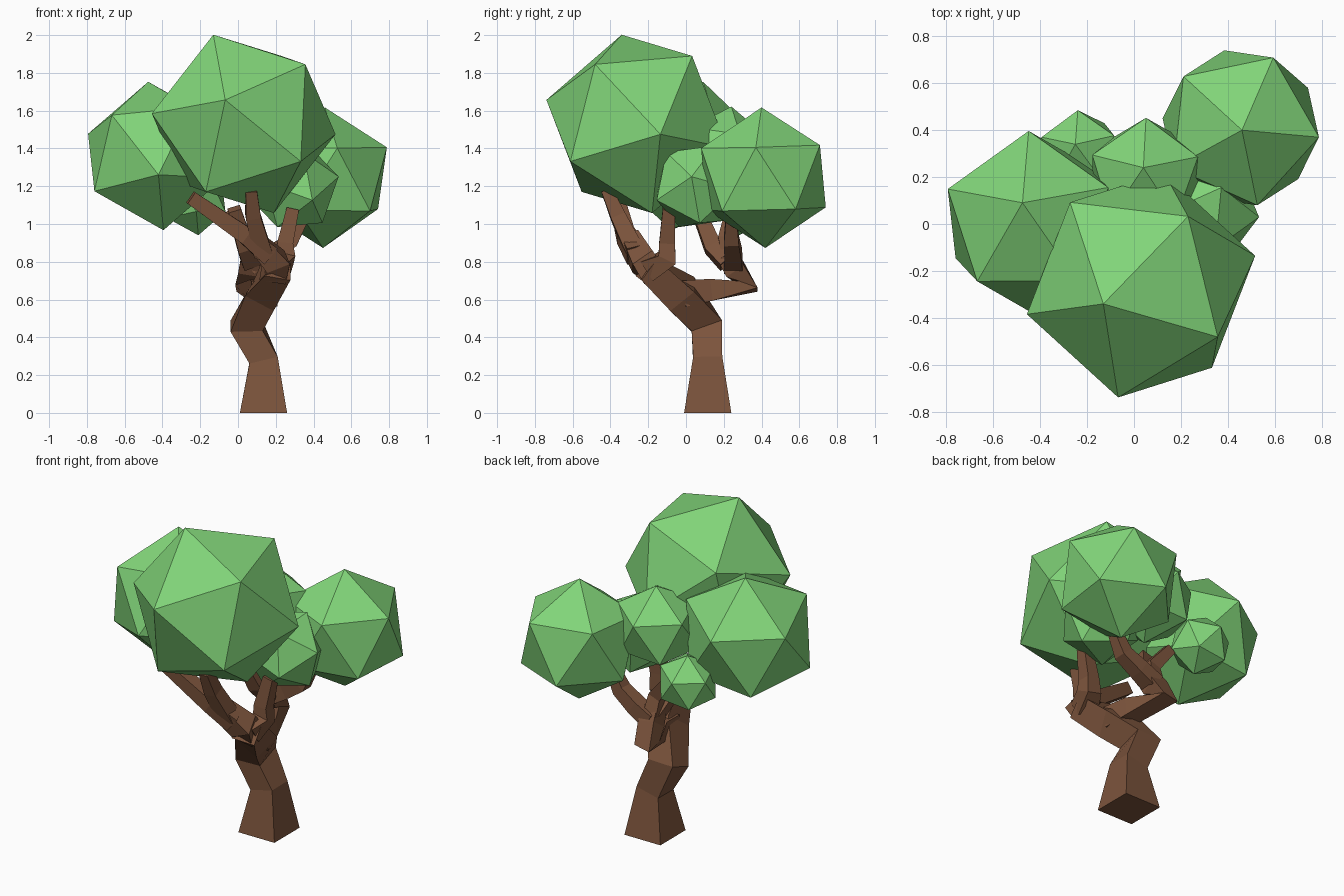
import bpy, bmesh
from mathutils import Vector, Matrix

cube = bpy.data.objects.get("Cube")
if cube:
    bpy.data.objects.remove(cube, do_unlink=True)


def material(name, rgb):
    m = bpy.data.materials.new(name)
    m.use_nodes = True
    m.diffuse_color = (*rgb, 1)
    bsdf = m.node_tree.nodes["Principled BSDF"]
    bsdf.inputs["Base Color"].default_value = (*rgb, 1)
    bsdf.inputs["Roughness"].default_value = 0.9
    return m


leaf = material("leaf_green", (0.22, 0.66, 0.19))
bark = material("bark_brown", (0.2, 0.088, 0.045))


def finish(name, bm, mat):
    bmesh.ops.recalc_face_normals(bm, faces=bm.faces)
    mesh = bpy.data.meshes.new(name)
    bm.to_mesh(mesh)
    bm.free()
    mesh.materials.append(mat)
    ob = bpy.data.objects.new(name, mesh)
    bpy.context.collection.objects.link(ob)
    return ob


def foliage(name, centre, radius, tip, side):
    """Icosahedron with one corner towards tip and a neighbouring one towards side."""
    z = Vector(tip).normalized()
    y = z.cross(Vector(side)).normalized()
    x = y.cross(z)
    turn = Matrix((x, y, z)).transposed().to_4x4()
    bm = bmesh.new()
    bmesh.ops.create_icosphere(bm, subdivisions=1, radius=radius,
                               matrix=Matrix.Translation(centre) @ turn)
    return finish(name, bm, leaf)


def limb(name, path):
    """Square tapering tube through (x, y, z, half width) stations."""
    pts = [Vector(p[:3]) for p in path]
    bm = bmesh.new()
    rings = []
    for i, p in enumerate(pts):
        a = (p - pts[i - 1]).normalized() if i else Vector()
        b = (pts[i + 1] - p).normalized() if i + 1 < len(pts) else Vector()
        t = (a + b).normalized()
        if p.z == 0:
            t = Vector((0, 0, 1))
        ref = Vector((0, 1, 0)) if abs(t.y) < 0.75 else Vector((1, 0, 0))
        if ref.y:
            u = ref.cross(t).normalized()
            v = t.cross(u)
        else:
            u = (ref - t * ref.dot(t)).normalized()
            v = t.cross(u)
        h = path[i][3]
        rings.append([bm.verts.new(p + u * h * sx + v * h * sy)
                      for sx, sy in ((-1, -1), (1, -1), (1, 1), (-1, 1))])
    for lo, hi in zip(rings, rings[1:]):
        for k in range(4):
            n = (k + 1) % 4
            bm.faces.new((lo[k], lo[n], hi[n], hi[k]))
    bm.faces.new(rings[0][::-1])
    bm.faces.new(rings[-1])
    return finish(name, bm, bark)


# Foliage clumps
foliage("front_foliage", (0.03, -0.26, 1.53), 0.505, (-0.16, -0.08, 0.47), (0.32, -0.22, 0.32))
foliage("right_foliage", (-0.435, 0.005, 1.36), 0.404, (-0.04, 0.085, 0.39), (-0.235, -0.255, 0.21))
foliage("left_foliage", (0.455, 0.41, 1.245), 0.372, (0.005, -0.01, 0.37), (0.335, -0.04, 0.145))
foliage("middle_foliage", (0.05, 0.2, 1.36), 0.265, (-0.01, 0.04, 0.26), (0, 0.23, 0.1))
foliage("small_back_foliage", (-0.23, 0.31, 1.12), 0.183, (-0.02, 0.03, 0.18), (-0.01, 0.17, 0.06))
foliage("small_left_foliage", (0.29, 0.06, 1.2), 0.25, (0.24, -0.03, 0.05), (0.07, 0.1, 0.22))

# Trunk, bending twice and leaning forward into the front limb
limb("trunk", [(0.135, 0.115, 0, 0.125), (0.135, 0.115, 0.28, 0.077),
               (0.045, 0.11, 0.46, 0.085), (0.14, -0.02, 0.63, 0.085),
               (0.21, -0.21, 0.77, 0.07)])

# Front limb and its twigs
limb("front_limb", [(0.19, -0.17, 0.74, 0.07), (0.2, -0.23, 0.8, 0.065), (0.08, -0.3, 0.92, 0.05)])
limb("front_right_branch", [(0.16, -0.26, 0.84, 0.055), (0.04, -0.32, 0.94, 0.046),
                            (-0.25, -0.37, 1.14, 0.036)])
limb("front_middle_branch", [(0.13, -0.27, 0.85, 0.05), (0.08, -0.36, 1.04, 0.04),
                             (0.07, -0.42, 1.18, 0.03)])
limb("front_left_branch", [(0.21, -0.19, 0.76, 0.06), (0.25, -0.1, 0.82, 0.05),
                           (0.25, -0.1, 0.9, 0.042), (0.29, -0.09, 1.08, 0.033)])

# Back limb and its twigs
limb("back_limb", [(0.14, -0.02, 0.63, 0.07), (0.12, 0.12, 0.65, 0.058), (0.04, 0.33, 0.67, 0.052),
                   (0.06, 0.26, 0.76, 0.055), (0.07, 0.21, 0.84, 0.05)])
limb("back_right_branch", [(0.07, 0.22, 0.8, 0.05), (0.04, 0.14, 0.88, 0.045),
                           (-0.02, 0.06, 1.08, 0.034)])
limb("back_middle_branch", [(0.06, 0.24, 0.8, 0.045), (0.05, 0.21, 0.92, 0.04),
                            (-0.06, 0.24, 1.06, 0.03)])
limb("back_left_branch", [(0.06, 0.25, 0.78, 0.05), (0.17, 0.25, 0.84, 0.045),
                          (0.28, 0.24, 0.91, 0.04), (0.34, 0.24, 1.02, 0.03)])
